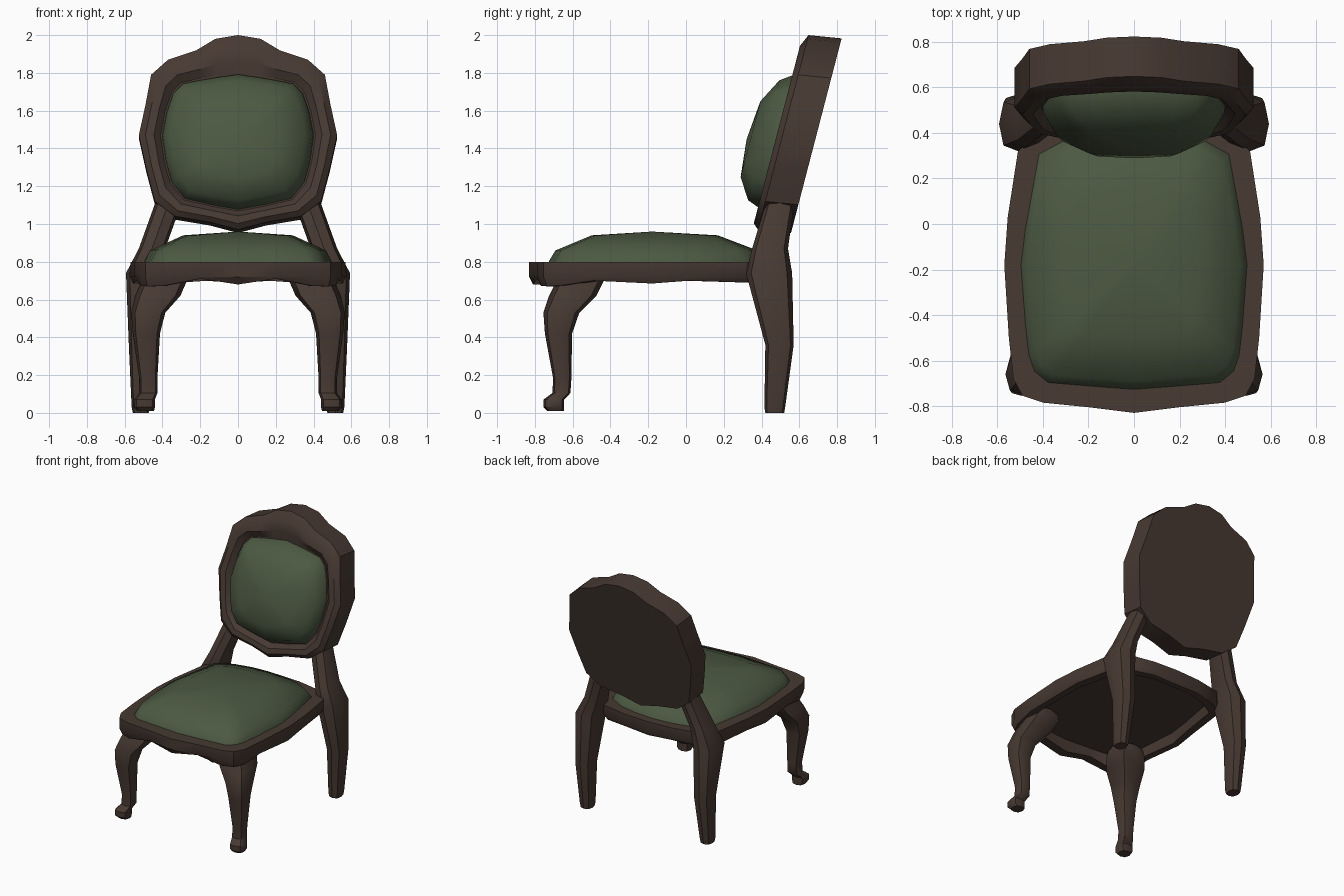
import bpy, bmesh, math

if "Cube" in bpy.data.objects:
    bpy.data.objects.remove(bpy.data.objects["Cube"])


def material(name, rgb):
    m = bpy.data.materials.new(name)
    m.diffuse_color = (*rgb, 1)
    m.use_nodes = True
    m.node_tree.nodes["Principled BSDF"].inputs["Base Color"].default_value = m.diffuse_color
    return m


wood = material("dark wood", (0.063, 0.041, 0.032))
fabric = material("green fabric", (0.073, 0.100, 0.055))


def loft(name, rings, mat, angle=35):
    """Join equal-length point rings into a closed, capped solid."""
    bm = bmesh.new()
    vs = [[bm.verts.new(p) for p in r] for r in rings]
    n = len(vs[0])
    for a, b in zip(vs, vs[1:]):
        for i in range(n):
            j = (i + 1) % n
            bm.faces.new((a[i], a[j], b[j], b[i]))
    bm.faces.new(vs[0])
    bm.faces.new(vs[-1])
    bmesh.ops.remove_doubles(bm, verts=bm.verts, dist=0.0005)
    bmesh.ops.recalc_face_normals(bm, faces=bm.faces)
    me = bpy.data.meshes.new(name)
    bm.to_mesh(me)
    bm.free()
    me.materials.append(mat)
    ob = bpy.data.objects.new(name, me)
    bpy.context.collection.objects.link(ob)
    bpy.ops.object.select_all(action='DESELECT')
    ob.select_set(True)
    bpy.context.view_layer.objects.active = ob
    bpy.ops.object.shade_smooth_by_angle(angle=math.radians(angle))
    return ob


def whole(half):
    """Complete a right-half outline whose ends lie on x = 0."""
    return half + [(-p[0], *p[1:]) for p in half[-2:0:-1]]


def lerp(a, b, t):
    return [tuple(u + (v - u) * t for u, v in zip(p, q)) for p, q in zip(a, b)]


# Seat outlines: x, y, height of the wavy lower edge
rail = whole([(0, -.83, .68), (.2, -.805, .71), (.40, -.785, .672), (.49, -.755, .67),
              (.53, -.68, .675), (.55, -.5, .70), (.57, -.18, .685), (.555, .03, .70),
              (.51, .32, .69), (.40, .43, .69), (.2, .47, .70), (0, .48, .69)])
pad = whole([(0, -.73), (.2, -.715), (.38, -.70), (.44, -.65), (.465, -.58), (.48, -.45),
             (.5, -.18), (.48, -.02), (.42, .31), (.29, .38), (.15, .41), (0, .42)])


def rail_ring(t, z=None):
    flat = lerp([p[:2] for p in rail], pad, t)
    return [(x, y, r[2] if z is None else z) for (x, y), r in zip(flat, rail)]


# Seat rail with recessed underside
loft("seat_rail", [rail_ring(1, .77), rail_ring(.9), rail_ring(.2), rail_ring(0, .72),
                   rail_ring(0, .80), rail_ring(1, .80)], wood)

# Domed seat cushion
loft("seat_cushion", [[(x * s, -.18 + (y + .18) * s, z) for x, y in pad]
                      for s, z in ((1, .79), (.99, .805), (.93, .86), (.58, .94), (0, .96))],
     fabric, 50)

# Backrest outlines: x, z, placed on a leaning plane
outer = whole([(0, 2.0), (.12, 1.98), (.22, 1.92), (.37, 1.87), (.46, 1.79), (.49, 1.63),
               (.525, 1.47), (.485, 1.29), (.44, 1.12), (.33, 1.04), (.15, 1.01), (0, .97)])
inner = whole([(0, 1.80), (.11, 1.785), (.2, 1.77), (.30, 1.75), (.35, 1.70), (.385, 1.6),
               (.41, 1.47), (.39, 1.33), (.36, 1.22), (.29, 1.13), (.14, 1.095), (0, 1.07)])


def lean(pts, d):
    return [(x, .39 + .26 * (z - 1.12) + d, z - .1 * (d - .03)) for x, z in pts]


# Backrest frame with rounded front moulding
loft("back_frame", [lean(lerp(outer, inner, t), d) for t, d in
                    ((0, .205), (0, .03), (.3, 0), (.7, 0), (1, .035))], wood)

# Padded back cushion
loft("back_cushion", [lean([(x * s, 1.43 + (z - 1.43) * s) for x, z in inner], d) for s, d in
                      ((.98, .04), (.97, .01), (.87, -.06), (.55, -.13), (0, -.15))],
     fabric, 50)


def leg(name, sections):
    """Octagonal leg through (x, y, z, half width, half depth), on both sides."""
    for side, label in ((1, "right"), (-1, "left")):
        rings = []
        for cx, cy, z, hx, hy in sections:
            ring = []
            for k in range(8):
                a = k * math.pi / 4
                f = 1.1 if k % 2 else 1
                ring.append((side * (cx + hx * f * math.cos(a)), cy + hy * f * math.sin(a), z))
            rings.append(ring)
        loft(f"{name}_{label}", rings, wood)


# Curved front legs with scroll feet
leg("front_leg", [(.49, -.69, .01, .045, .045), (.495, -.70, .03, .055, .055),
                  (.495, -.70, .07, .055, .055), (.475, -.66, .105, .048, .048),
                  (.475, -.655, .18, .048, .048), (.485, -.675, .42, .072, .072),
                  (.475, -.66, .53, .09, .095), (.425, -.60, .62, .12, .125),
                  (.39, -.56, .70, .12, .125), (.39, -.56, .755, .11, .11)])

# Back legs that lean inward above the seat to carry the backrest
leg("back_leg", [(.515, .47, 0, .042, .05), (.515, .47, .03, .048, .055),
                 (.51, .495, .36, .068, .075), (.505, .44, .74, .088, .122),
                 (.455, .445, .87, .07, .095), (.365, .50, 1.12, .07, .075)])
